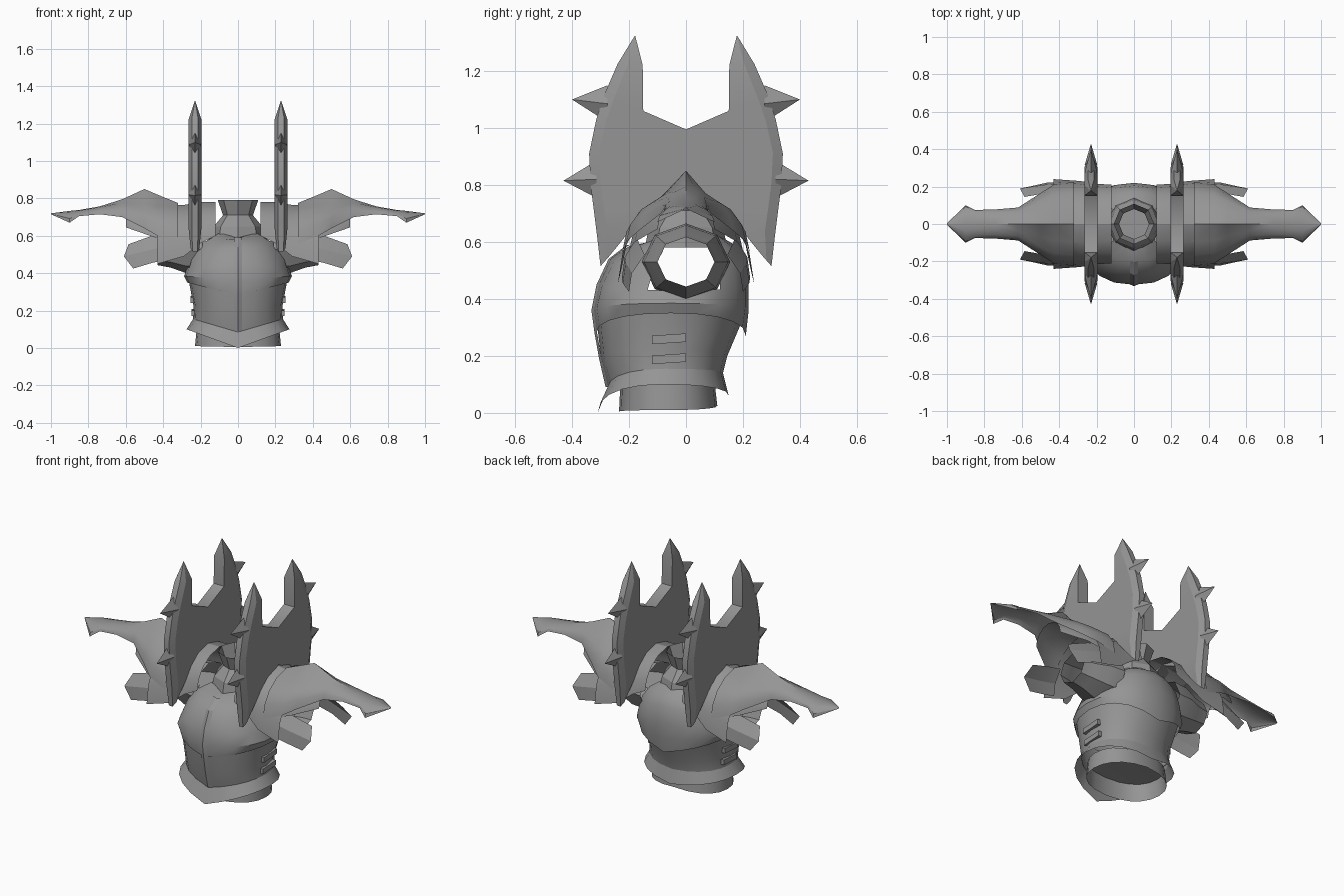
import bpy, bmesh, math

cube = bpy.data.objects.get("Cube")
if cube:
    bpy.data.objects.remove(cube)

GREY = (0.3, 0.3, 0.3, 1)
steel = bpy.data.materials.new("grey steel")
steel.use_nodes = True
steel.diffuse_color = GREY
steel.node_tree.nodes["Principled BSDF"].inputs["Base Color"].default_value = GREY


def finish(name, bm, mirror="", angle=32):
    """Turn a bmesh into a shaded object, mirrored across the named axes."""
    bmesh.ops.remove_doubles(bm, verts=bm.verts, dist=0.0005)
    bmesh.ops.recalc_face_normals(bm, faces=bm.faces)
    mesh = bpy.data.meshes.new(name)
    bm.to_mesh(mesh)
    bm.free()
    mesh.materials.append(steel)
    ob = bpy.data.objects.new(name, mesh)
    bpy.context.collection.objects.link(ob)
    if mirror:
        ob.modifiers.new("Mirror", "MIRROR").use_axis = ("x" in mirror, "y" in mirror, False)
    bpy.ops.object.select_all(action="DESELECT")
    ob.select_set(True)
    bpy.context.view_layer.objects.active = ob
    bpy.ops.object.shade_smooth_by_angle(angle=math.radians(angle))
    return ob


def loft(rings, closed=True):
    """Skin a list of equally long point rows."""
    bm = bmesh.new()
    rows = [[bm.verts.new(p) for p in ring] for ring in rings]
    n = len(rows[0])
    for a, b in zip(rows, rows[1:]):
        for i in range(n if closed else n - 1):
            j = (i + 1) % n
            bm.faces.new((a[i], a[j], b[j], b[i]))
    return bm


def body_ring(zf, zs, zb, hx, yf, yb, n=20):
    """Horizontal body section with its own front, side and back heights."""
    mid, pts = (yf + yb) / 2, []
    for i in range(n):
        a = 2 * math.pi * i / n
        c, s = math.cos(a), math.sin(a)
        end_z, end_y = (zf, yf) if c > 0 else (zb, yb)
        wide = abs(s) ** 0.85
        pts.append((hx * math.copysign(wide, s),
                    mid + (end_y - mid) * abs(c) ** 0.9,
                    end_z + (zs - end_z) * wide))
    return pts


def body(name, sections, arm_holes=False):
    bm = loft([body_ring(*s) for s in sections])
    if arm_holes:
        centres = [(f, f.calc_center_median()) for f in bm.faces]
        holes = [f for f, c in centres
                 if abs(c.x) > 0.12 and math.hypot(c.y, c.z - 0.53) < 0.12]
        bmesh.ops.delete(bm, geom=holes, context="FACES")
    return finish(name, bm)


# Torso: waist band with an inner floor, flared skirt, abdomen, breastplate
body("waist_band", [(0.005, 0.01, 0.025, 0.23, -0.235, 0.11),
                    (0.11, 0.11, 0.11, 0.22, -0.23, 0.10),
                    (0.12, 0.12, 0.12, 0.0, -0.065, -0.065)])
body("skirt_plate", [(0.0, 0.10, 0.06, 0.275, -0.31, 0.15),
                     (0.085, 0.155, 0.14, 0.24, -0.275, 0.13)])
body("abdomen_plate", [(0.085, 0.155, 0.14, 0.24, -0.275, 0.13),
                       (0.19, 0.22, 0.20, 0.237, -0.298, 0.145),
                       (0.32, 0.37, 0.33, 0.265, -0.313, 0.20)])
body("breastplate", [(0.28, 0.35, 0.27, 0.272, -0.315, 0.21),
                     (0.36, 0.385, 0.36, 0.288, -0.325, 0.22),
                     (0.45, 0.43, 0.45, 0.272, -0.307, 0.22),
                     (0.54, 0.51, 0.54, 0.245, -0.265, 0.205),
                     (0.585, 0.57, 0.59, 0.20, -0.20, 0.17),
                     (0.59, 0.62, 0.62, 0.12, -0.13, 0.12)], True)

# Raised keel down the middle of the front
keel = [(-0.275, 0.09), (-0.298, 0.19), (-0.314, 0.28), (-0.325, 0.36),
        (-0.307, 0.45), (-0.265, 0.54), (-0.20, 0.59)]
finish("front_keel", loft([[(-0.022, y + 0.002, z), (0, y - 0.007, z),
                            (0.022, y + 0.002, z)] for y, z in keel], False), angle=20)

# Side straps
for k, z in enumerate((0.19, 0.26)):
    bm = bmesh.new()
    bmesh.ops.create_cube(bm, size=1)
    for v in bm.verts:
        v.co = (0.238 + v.co.x * 0.02 + 0.007 * k, v.co.y * 0.12 - 0.06, z + v.co.z * 0.03 + v.co.y * 0.008)
    finish("side_strap_%d" % (k + 1), bm, "x")


# Neck collar and sleeves, eight-sided open tubes
def octagon(r, place):
    return [place(r * math.sin(i * math.pi / 4), r * math.cos(i * math.pi / 4)) for i in range(8)]


collar = [(0.145, 0.58), (0.13, 0.65), (0.08, 0.71), (0.108, 0.79)]
finish("neck_collar", loft([octagon(r, lambda u, v, z=z: (u, v, z)) for r, z in collar]), angle=25)
sleeve = [(0.19, 0.155), (0.28, 0.148), (0.36, 0.115), (0.43, 0.10)]
finish("sleeves", loft([octagon(r, lambda u, v, x=x: (x, u, 0.53 + v * 0.87)) for x, r in sleeve]), "x")

# Pauldrons: arches strung along x, with an optional raised ridge
ARCH = [(1, 0), (0.93, 0.35), (0.74, 0.66), (0.42, 0.9)]


def arch(x, half, low, top, peak=0):
    side = [(x, half * u, low + (top - low) * f) for u, f in ARCH]
    return [(x, -b, c) for _, b, c in side] + [(x, 0, top + peak)] + side[::-1]


def arches(name, sections):
    finish(name, loft([arch(*s) for s in sections], False), "x", 25)


arches("pauldron_inner_plates", [(0.12, 0.21, 0.60, 0.78), (0.20, 0.215, 0.56, 0.78),
                                 (0.29, 0.23, 0.49, 0.765), (0.43, 0.24, 0.45, 0.76)])
arches("pauldron_horns", [(0.32, 0.225, 0.56, 0.775), (0.43, 0.21, 0.60, 0.775, 0.045),
                          (0.50, 0.165, 0.64, 0.785, 0.065), (0.62, 0.088, 0.70, 0.785, 0.01),
                          (0.74, 0.078, 0.715, 0.757), (0.85, 0.075, 0.705, 0.738),
                          (0.90, 0.10, 0.67, 0.733), (1.0, 0.004, 0.715, 0.72)])
arches("pauldron_middle_lames", [(0.38, 0.20, 0.57, 0.74), (0.47, 0.18, 0.60, 0.75),
                                 (0.60, 0.10, 0.645, 0.74)])

# Hanging lames in front of and behind each arm
rows = [[(x, y - 0.045, top), (x + dx, y, (top + low) / 2), (x - dx, y + 0.01, low)]
        for x, y, top, low, dx in ((0.37, 0.215, 0.62, 0.475, 0),
                                   (0.46, 0.212, 0.60, 0.455, 0),
                                   (0.585, 0.19, 0.555, 0.425, 0.025))]
finish("hanging_lames", loft(rows, False), "xy", 20)

# Tall fins across the shoulders: inner edge paired with outer edge, top to bottom
FIN_X, FIN_T = 0.23, 0.034
fin = [((0.178, 1.325), (0.179, 1.325), 0), ((0.152, 1.22), (0.24, 1.225), 1),
       ((0.15, 1.06), (0.29, 1.11), 1), ((0, 0.995), (0.315, 1.03), 1),
       ((0, 0.95), (0.34, 0.91), 1), ((0, 0.87), (0.335, 0.80), 1),
       ((0, 0.775), (0.322, 0.70), 1), ((0.14, 0.71), (0.312, 0.62), 1),
       ((0.265, 0.555), (0.30, 0.515), 0.7)]
rows = []
for (y0, z0), (y1, z1), t in fin:
    rim_y = y1 - min(0.035, (y1 - y0) * 0.5)
    rim_z = z1 + (z0 - z1) * (y1 - rim_y) / (y1 - y0)
    t *= FIN_T
    edge = [(t, y0, z0), (t, rim_y, rim_z), (t * 0.5, y1, z1)]
    rows.append([(FIN_X + x, y, z) for x, y, z in edge] +
                [(FIN_X - x, y, z) for x, y, z in edge[::-1]])
bm = loft(rows)
bm.faces.new([bm.verts[:][i - 6] for i in range(6)])
bmesh.ops.delete(bm, geom=[f for f in bm.faces if all(v.co.y < 0.001 for v in f.verts)],
                 context="FACES")
finish("shoulder_fins", bm, "xy", 20)

# Four-sided spikes on the fin edges
for level, z, base, tip, rise in (("upper", 1.085, 0.275, 0.40, 0.015),
                                  ("lower", 0.82, 0.315, 0.43, -0.005)):
    rim = [(FIN_X + dx, base, z + dz)
           for dx, dz in ((0.034, 0), (0, 0.065), (-0.034, 0), (0, -0.065))]
    point = [(FIN_X, tip, z + rise)] * 4
    finish(level + "_spikes", loft([rim, point]), "xy")
